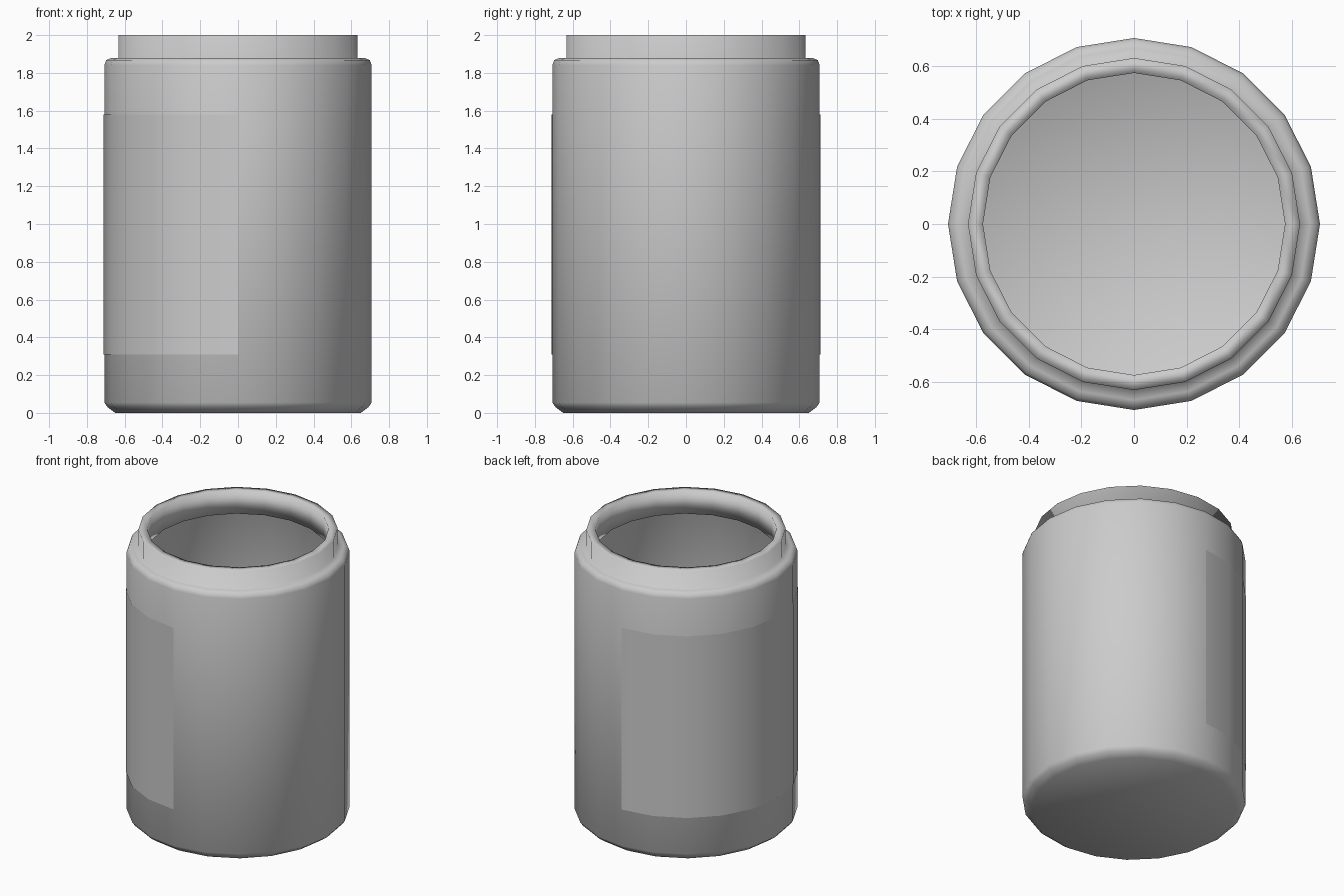
import bpy
import bmesh
from math import sin, cos, pi

if "Cube" in bpy.data.objects:
    bpy.data.objects.remove(bpy.data.objects["Cube"])

SIDES = 20


def lathe(name, profile, start=0, steps=SIDES, caps=False):
    """Sweep (radius, z) points around z in 18 degree steps."""
    closed = steps == SIDES
    bm = bmesh.new()
    rings = []
    for i in range(steps if closed else steps + 1):
        a = 2 * pi * (start + i) / SIDES
        rings.append([bm.verts.new((r * cos(a), r * sin(a), z)) for r, z in profile])
    for i in range(steps):
        a, b = rings[i], rings[(i + 1) % len(rings)]
        for j in range(len(profile) - 1):
            bm.faces.new((a[j], b[j], b[j + 1], a[j + 1]))
    if caps:
        bm.faces.new([r[0] for r in reversed(rings)])
        bm.faces.new([r[-1] for r in rings])
    for f in bm.faces:
        f.smooth = True
    mesh = bpy.data.meshes.new(name)
    bm.to_mesh(mesh)
    bm.free()
    obj = bpy.data.objects.new(name, mesh)
    bpy.context.collection.objects.link(obj)
    return obj


# Hollow jar: outside from base to rim, then down the inside to the floor
outer = [(0.65, 0), (0.69, 0.03), (0.708, 0.055), (0.708, 1.84),
         (0.698, 1.867), (0.67, 1.88), (0.632, 1.88), (0.632, 2.0)]
inner = [(0.575, 2.0), (0.575, 1.84), (0.64, 1.835), (0.655, 1.81),
         (0.655, 0.08), (0.62, 0.05)]
lathe("jar", outer + inner, caps=True)

# Label wrapped around the left half, just proud of the wall
lathe("label", [(0.711, 0.31), (0.711, 1.58)], start=5, steps=10)
